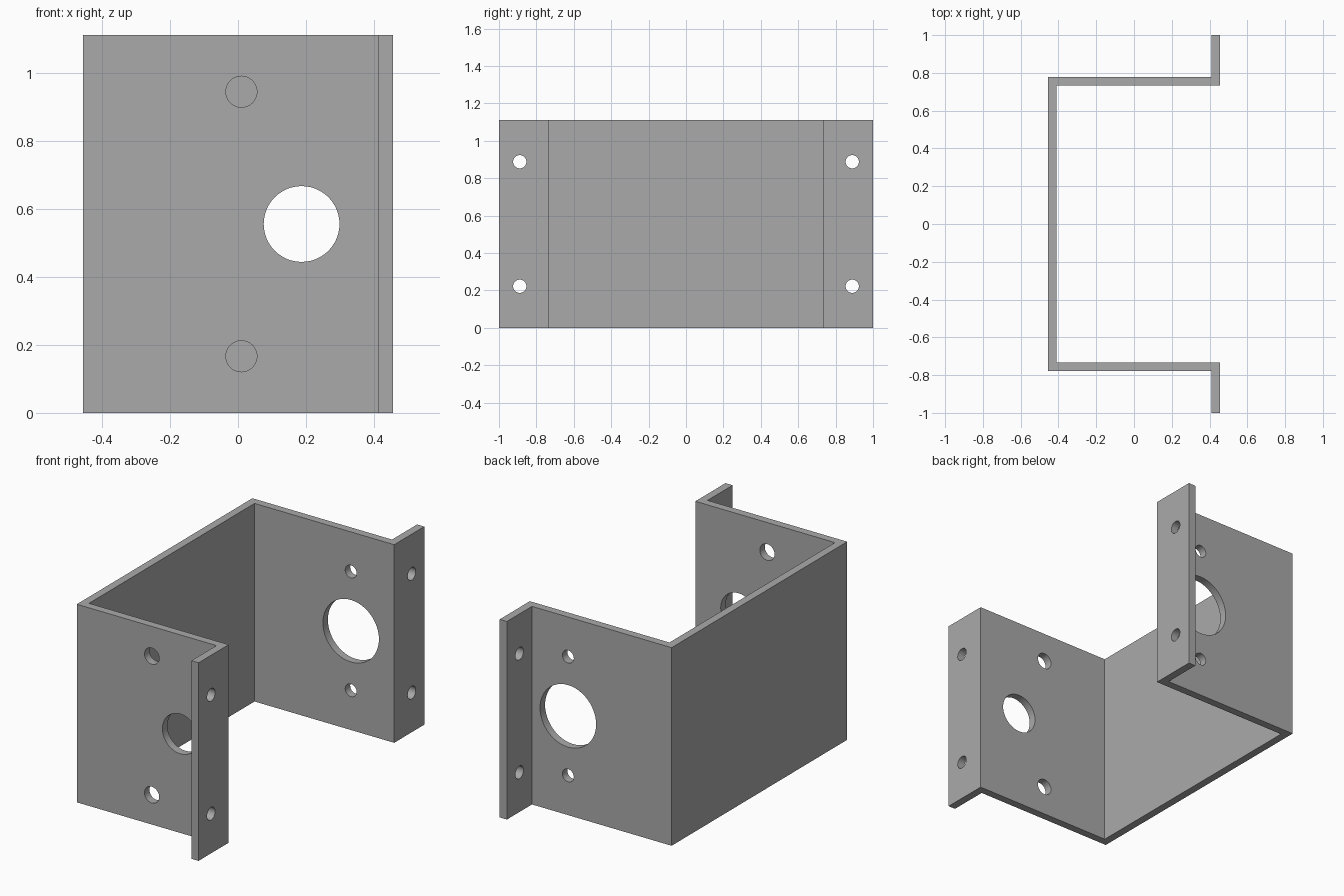
import bpy, bmesh, math
from mathutils import Matrix

if "Cube" in bpy.data.objects:
    bpy.data.objects.remove(bpy.data.objects["Cube"])

H = 1.111                  # height of the folded sheet
X0, X1 = -0.4555, 0.4555   # back plate face, flange face
T = 0.0445                 # sheet thickness
W, Y = 0.778, 1.0          # outer wall offset, flange tip

steel = bpy.data.materials.new("grey_steel")
steel.diffuse_color = (0.4, 0.4, 0.4, 1)
steel.use_nodes = True
steel.node_tree.nodes["Principled BSDF"].inputs["Base Color"].default_value = steel.diffuse_color


def new_object(name, bm):
    bmesh.ops.recalc_face_normals(bm, faces=bm.faces[:])
    mesh = bpy.data.meshes.new(name)
    bm.to_mesh(mesh)
    bm.free()
    obj = bpy.data.objects.new(name, mesh)
    bpy.context.collection.objects.link(obj)
    return obj


# Bracket: half of the hat-shaped profile, mirrored and extruded upward
half = [(X1, -Y), (X1, -W + T), (X0 + T, -W + T)]
inner = half + [(x, -y) for x, y in reversed(half)]
half = [(X1 - T, Y), (X1 - T, W), (X0, W)]
outer = half + [(x, -y) for x, y in reversed(half)]
bm = bmesh.new()
face = bm.faces.new([bm.verts.new((x, y, 0)) for x, y in inner + outer])
ext = bmesh.ops.extrude_face_region(bm, geom=[face])
bmesh.ops.translate(bm, vec=(0, 0, H),
                    verts=[v for v in ext["geom"] if isinstance(v, bmesh.types.BMVert)])
bracket = new_object("mounting_bracket", bm)
bracket.data.materials.append(steel)

# Hole cutters: (axis, centre, radius)
wall = W - T / 2
flange = X1 - T / 2
holes = [("Y", (0.187, -wall, H / 2), 0.1115),   # front shaft hole
         ("Y", (0.187, wall, H / 2), 0.174)]     # back shaft hole
for s in (-1, 1):
    holes.append(("Y", (0.01, -wall, H / 2 + s * 0.389), 0.0456))   # front screws
    holes.append(("Y", (0.187, wall, H / 2 + s * 0.333), 0.0355))   # back screws
    for side in (-1, 1):                                            # flange screws
        holes.append(("X", (flange, side * 0.889, H / 2 + s * 0.333), 0.0355))

bm = bmesh.new()
for axis, centre, radius in holes:
    turn = Matrix.Rotation(math.pi / 2, 4, "X" if axis == "Y" else "Y")
    bmesh.ops.create_cone(bm, cap_ends=True, segments=48, radius1=radius,
                          radius2=radius, depth=T * 2,
                          matrix=Matrix.Translation(centre) @ turn)
cutter = new_object("hole_cutters", bm)
cutter.data.materials.append(steel)
cutter.hide_render = True

# Punch the holes, then drop the cutters
mod = bracket.modifiers.new("holes", "BOOLEAN")
mod.operation = "DIFFERENCE"
mod.solver = "EXACT"
mod.object = cutter
bpy.context.view_layer.objects.active = bracket
bracket.select_set(True)
bpy.ops.object.modifier_apply(modifier=mod.name)
bpy.data.objects.remove(cutter)
bpy.ops.object.shade_smooth_by_angle(angle=math.radians(30))
